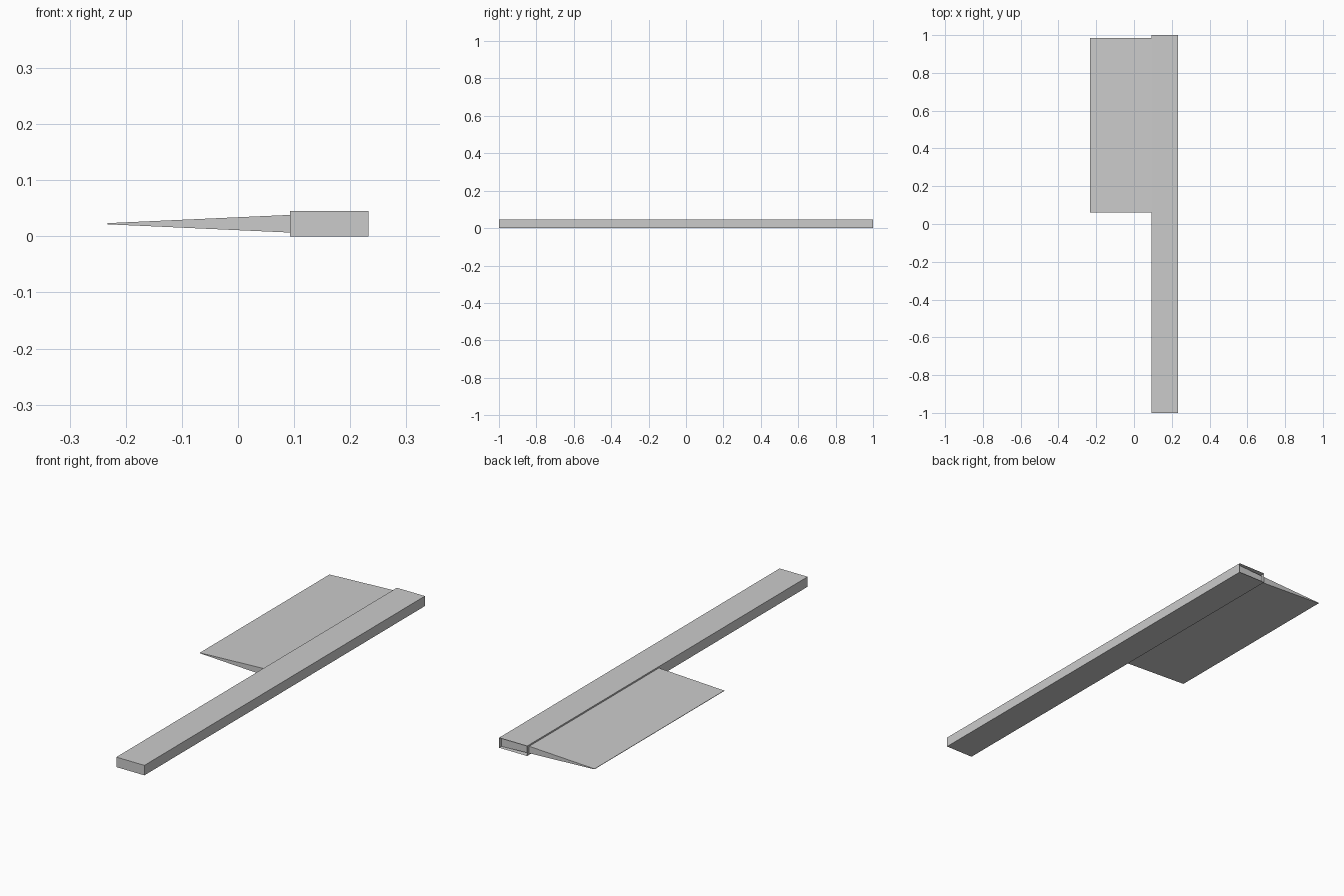
import bpy
import bmesh

cube = bpy.data.objects.get("Cube")
if cube:
    bpy.data.objects.remove(cube, do_unlink=True)

grey = bpy.data.materials.new("plain_grey")
grey.use_nodes = True
colour = (0.6, 0.6, 0.6, 1)
grey.diffuse_color = colour
grey.node_tree.nodes["Principled BSDF"].inputs["Base Color"].default_value = colour


def prism(name, profile, y0, y1, cap_back=True):
    """Extrude an (x, z) profile along y."""
    bm = bmesh.new()
    front = [bm.verts.new((x, y0, z)) for x, z in profile]
    back = [bm.verts.new((x, y1, z)) for x, z in profile]
    bm.faces.new(front)
    if cap_back:
        bm.faces.new(back[::-1])
    n = len(profile)
    for i in range(n):
        j = (i + 1) % n
        bm.faces.new((front[j], front[i], back[i], back[j]))
    mesh = bpy.data.meshes.new(name)
    bm.to_mesh(mesh)
    bm.free()
    mesh.materials.append(grey)
    obj = bpy.data.objects.new(name, mesh)
    bpy.context.collection.objects.link(obj)
    return obj


LEFT, INNER, HEIGHT = 0.233, 0.093, 0.045
MID = HEIGHT / 2

# Long rectangular sleeve, open at the back end
prism("handle", [(INNER, 0), (LEFT, 0), (LEFT, HEIGHT), (INNER, HEIGHT)],
      -1, 1, cap_back=False)

# Tapered blade, its thick root tucked inside the sleeve
ROOT, ROOT_HALF, TIP_HALF = LEFT - 0.001, MID - 0.0005, 0.001
prism("blade", [(-LEFT, MID - TIP_HALF), (ROOT, MID - ROOT_HALF),
                (ROOT, MID + ROOT_HALF), (-LEFT, MID + TIP_HALF)],
      0.06, 0.985)
